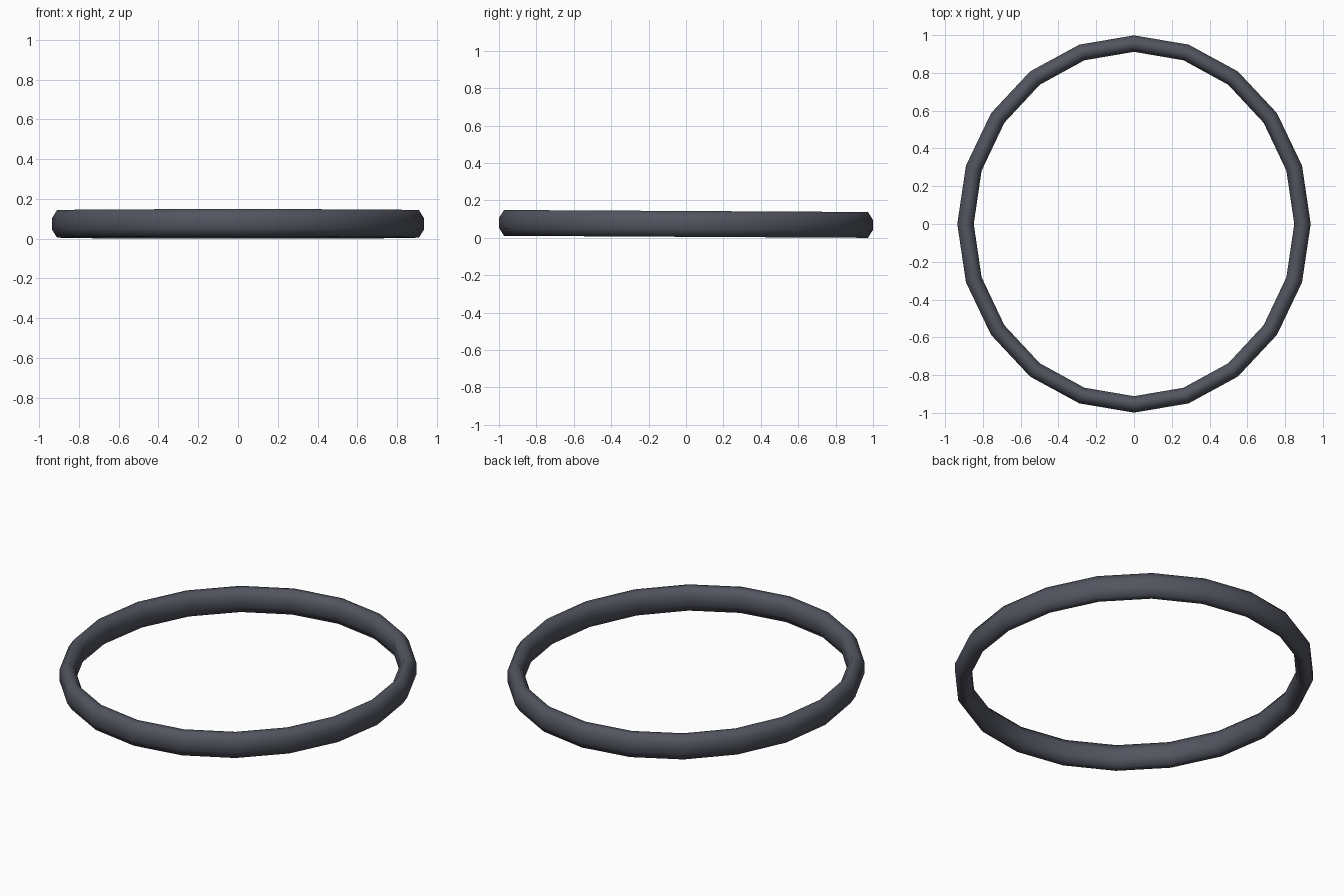
import bpy, bmesh
from math import cos, sin, pi, radians

if "Cube" in bpy.data.objects:
    bpy.data.objects.remove(bpy.data.objects["Cube"])

SEG, SIDES = 20, 8          # segments around the ring, sides of the tube
RX, RY = 0.892, 0.955       # centre line radii
TW, TH = 0.0435, 0.069      # tube half width and half height
K = cos(pi / SIDES)         # octagon flats sit on the half sizes

# Oval ring swept from an octagonal section, leaning slightly to the back
bm = bmesh.new()
loops = []
for i in range(SEG):
    a = 2 * pi * i / SEG
    loop = []
    for j in range(SIDES):
        b = 2 * pi * (j + 0.5) / SIDES
        r, h = TW / K * cos(b), TH / K * sin(b)
        y = (RY + r) * sin(a)
        loop.append(bm.verts.new(((RX + r) * cos(a), y, 0.0745 + h - 0.0055 * y)))
    loops.append(loop)
for i in range(SEG):
    p, q = loops[i], loops[(i + 1) % SEG]
    for j in range(SIDES):
        k = (j + 1) % SIDES
        bm.faces.new((p[j], q[j], q[k], p[k]))
bmesh.ops.recalc_face_normals(bm, faces=bm.faces)

mesh = bpy.data.meshes.new("oval_ring")
bm.to_mesh(mesh)
bm.free()
ring = bpy.data.objects.new("oval_ring", mesh)
bpy.context.collection.objects.link(ring)

# Dark slate finish, smooth shaded
mat = bpy.data.materials.new("dark_slate")
mat.diffuse_color = (0.085, 0.09, 0.115, 1)
mat.use_nodes = True
mat.node_tree.nodes["Principled BSDF"].inputs["Base Color"].default_value = mat.diffuse_color
mesh.materials.append(mat)
bpy.context.view_layer.objects.active = ring
ring.select_set(True)
bpy.ops.object.shade_smooth_by_angle(angle=radians(60))
